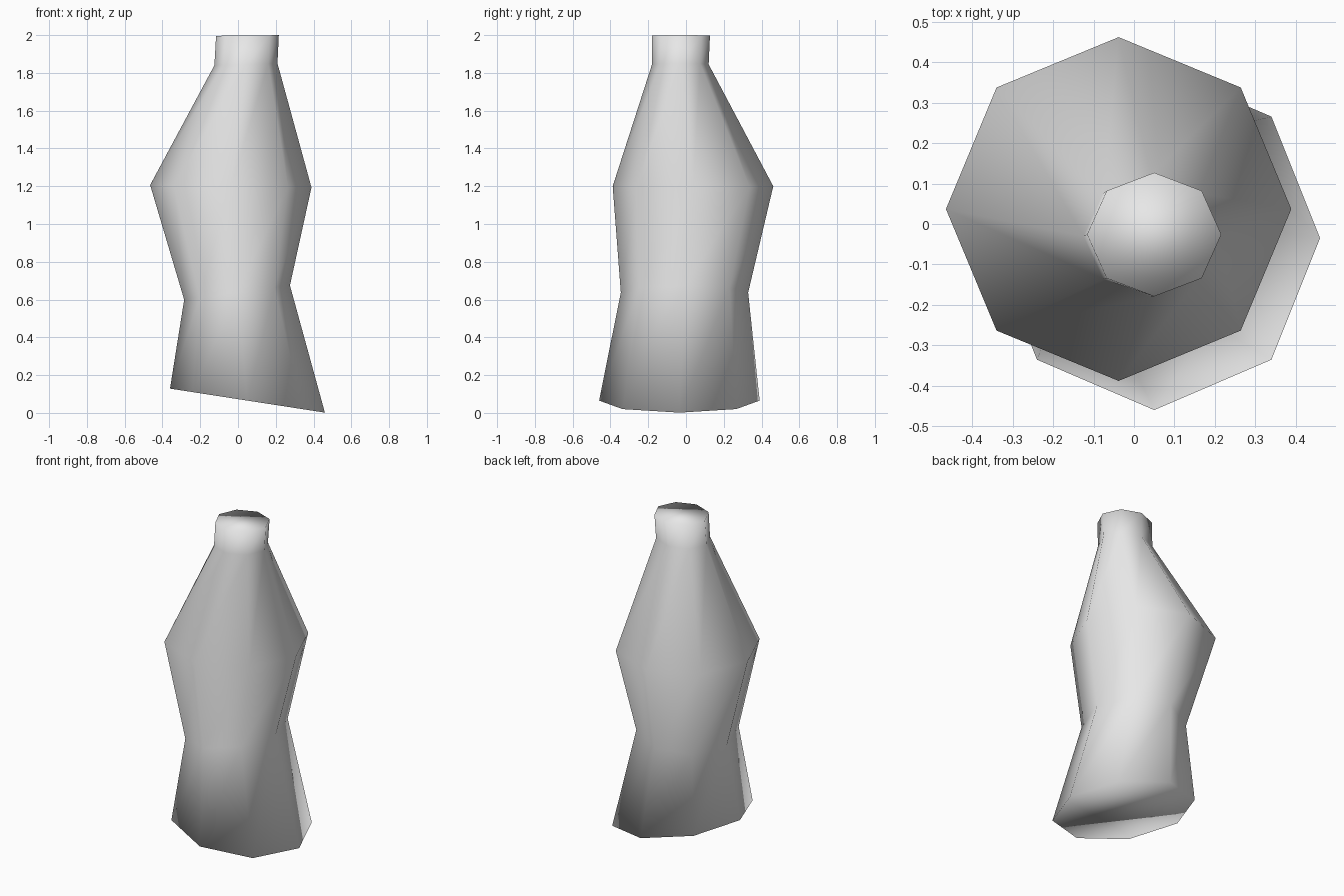
import bpy
import bmesh
from math import cos, sin, pi

cube = bpy.data.objects.get("Cube")
if cube:
    bpy.data.objects.remove(cube, do_unlink=True)

SIDES = 8

# Grey body colour
grey = bpy.data.materials.new("plain grey")
grey.use_nodes = True
grey.diffuse_color = (0.8, 0.8, 0.8, 1)
grey.node_tree.nodes["Principled BSDF"].inputs["Base Color"].default_value = (0.8, 0.8, 0.8, 1)

# Cross-sections: centre x, y, z, radius x, radius y, slope of z along x
sections = [
    (0.05, -0.035, 0.065, 0.41, 0.425, -0.155),    # tilted foot
    (-0.005, -0.008, 0.637, 0.28, 0.337, 0.135),   # waist
    (-0.038, 0.037, 1.2, 0.427, 0.425, -0.015),    # shoulder
    (0.042, -0.03, 1.845, 0.167, 0.15, 0.03),      # neck base
    (0.05, -0.026, 1.998, 0.166, 0.153, 0.01),     # mouth
]


def add_ring(bm, cx, cy, cz, rx, ry, slope):
    ring = []
    for i in range(SIDES):
        a = 2 * pi * i / SIDES
        dx = rx * cos(a)
        ring.append(bm.verts.new((cx + dx, cy + ry * sin(a), cz + slope * dx)))
    return ring


# Bottle body lofted through the sections and capped at both ends
bm = bmesh.new()
rings = [add_ring(bm, *s) for s in sections]
for low, high in zip(rings, rings[1:]):
    for i in range(SIDES):
        j = (i + 1) % SIDES
        bm.faces.new((low[i], low[j], high[j], high[i]))
bm.faces.new(rings[0][::-1])
bm.faces.new(rings[-1])
for face in bm.faces:
    face.smooth = True

mesh = bpy.data.meshes.new("bottle_body")
bm.to_mesh(mesh)
bm.free()
mesh.materials.append(grey)
bottle = bpy.data.objects.new("bottle_body", mesh)
bpy.context.collection.objects.link(bottle)
